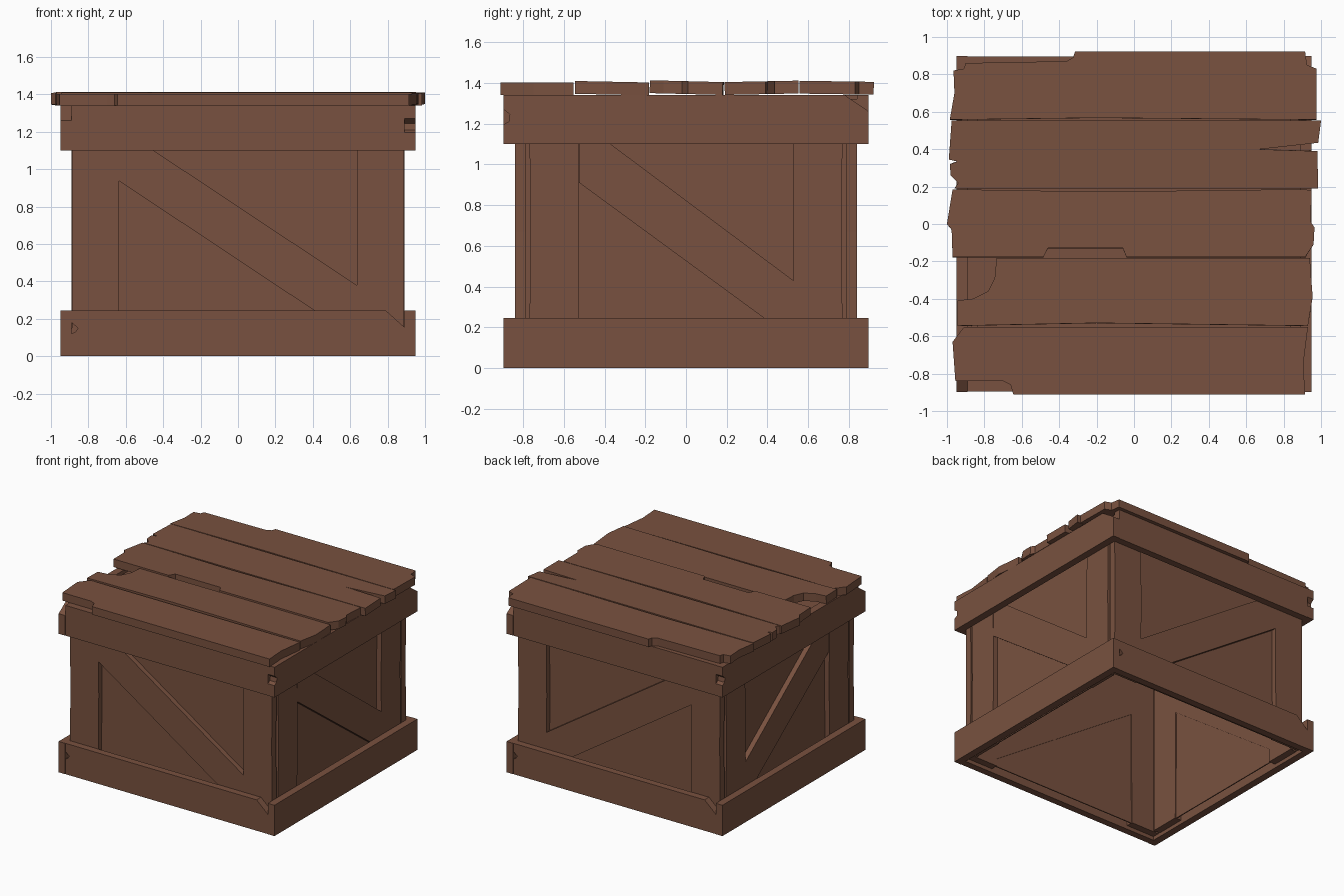
import bpy, bmesh
from math import pi
from mathutils import Matrix, Vector

if "Cube" in bpy.data.objects:
    bpy.data.objects.remove(bpy.data.objects["Cube"])

wood = bpy.data.materials.new("wood")
wood.diffuse_color = (0.19, 0.083, 0.05, 1)
wood.use_nodes = True
wood.node_tree.nodes["Principled BSDF"].inputs["Base Color"].default_value = wood.diffuse_color

# how a 2D profile (u, v) plus depth d maps into space
PLANES = {
    "front": lambda u, v, d: (u, d, v),
    "side": lambda u, v, d: (d, u, v),
    "flat": lambda u, v, d: (u, v, d),
}


def board(name, pts, d0, d1, plane, turn=None, tilt=0.0, lift=0.0):
    """Extrude a profile into a board; turn = extra transform matrix."""
    f = PLANES[plane]
    bm = bmesh.new()
    face = bm.faces.new([bm.verts.new(f(u, v, d0)) for u, v in pts])
    ext = bmesh.ops.extrude_face_region(bm, geom=[face])["geom"]
    move = Vector(f(0, 0, d1 - d0))
    bmesh.ops.translate(bm, vec=move, verts=[g for g in ext if isinstance(g, bmesh.types.BMVert)])
    if tilt:
        mid = Vector((0, sum(p[1] for p in pts) / len(pts), (d0 + d1) / 2))
        bmesh.ops.rotate(bm, cent=mid, matrix=Matrix.Rotation(tilt, 3, 'X'), verts=bm.verts)
    bmesh.ops.translate(bm, vec=(0, 0, lift), verts=bm.verts)
    if turn is not None:
        bmesh.ops.transform(bm, matrix=turn, verts=bm.verts)
    bmesh.ops.recalc_face_normals(bm, faces=bm.faces)
    me = bpy.data.meshes.new(name)
    bm.to_mesh(me)
    bm.free()
    me.materials.append(wood)
    ob = bpy.data.objects.new(name, me)
    bpy.context.collection.objects.link(ob)
    return ob


def rect(u0, v0, u1, v1):
    return [(u0, v0), (u1, v0), (u1, v1), (u0, v1)]


HALF_TURN = Matrix.Rotation(pi, 4, 'Z')
MIRROR = {"front": Matrix.Diagonal((1, -1, 1, 1)), "side": Matrix.Diagonal((-1, 1, 1, 1))}

# lower and upper bands: opposite boards are half-turn copies
bands = {
    "lower_band_front": ("front", [(-.89, 0), (.89, 0), (.89, .155), (.79, .245), (-.89, .245),
                                   (-.89, .18), (-.855, .15), (-.87, .13), (-.89, .12)]),
    "lower_band_side": ("side", rect(-.897, 0, .897, .245)),
    "upper_band_front": ("front", rect(-.89, 1.1, .89, 1.34)),
    "upper_band_side": ("side", [(-.897, 1.1), (.897, 1.1), (.897, 1.26), (.78, 1.34), (-.897, 1.34),
                                 (-.897, 1.27), (-.865, 1.245), (-.87, 1.21), (-.897, 1.195)]),
}
for name, (plane, pts) in bands.items():
    d = (-.895, -.84) if plane == "front" else (.948, .89)
    board(name + "_a", pts, *d, plane)
    board(name + "_b", pts, *d, plane, HALF_TURN)

# each wall: two slightly bowed posts, a diagonal brace and a recessed panel
walls = {
    "front": dict(inner=.64, outer=.89, d=(-.84, -.785), panel=(-.8, -.792), half=.84,
                  brace=[(-.645, .943), (-.645, 1.229), (.645, .373), (.645, .087)]),
    "side": dict(inner=.53, outer=.77, d=(.89, .835), panel=(.85, .842), half=.79,
                 brace=[(-.525, .91), (-.525, 1.215), (.54, .42), (.54, .13)]),
}
for plane, w in walls.items():
    for label, turn in (("near", None), ("far", MIRROR[plane])):
        for end, s in (("left", -1), ("right", 1)):
            i, o = w["inner"] * s, w["outer"] * s
            post = [(i, .03), (o, .03), (o - .006 * s, .67), (o, 1.32), (i, 1.32), (i - .005 * s, .67)]
            board(f"{plane}_{label}_post_{end}", post, *w["d"], plane, turn)
        board(f"{plane}_{label}_brace", w["brace"], *w["d"], plane, turn)
        h = w["half"]
        board(f"{plane}_{label}_panel", rect(-h, .03, h, 1.31), *w["panel"], plane, turn)

# inner lid sheet under the planks
board("lid_sheet", rect(-.89, -.84, .89, .84), 1.29, 1.31, "flat")

# five worn lid planks
planks = [
    ([(-.91, -.552), (-.97, -.63), (-.955, -.84), (-.7, -.84), (-.66, -.86), (-.645, -.912),
      (.915, -.912), (.905, -.75), (.93, -.552)], 0, -.003),
    ([(-.945, -.41), (-.945, -.545), (-.2, -.53), (.93, -.545), (.955, -.39), (.94, -.182),
      (-.735, -.182), (-.745, -.29), (-.78, -.36), (-.86, -.4)], -.02, 0),
    ([(-.97, -.178), (-.975, -.03), (-1, 0), (-.97, .185), (-.2, .172), (.9, .185), (.95, .18),
      (.945, .01), (.965, -.02), (.96, -.11), (.915, -.178), (-.04, -.178), (-.06, -.13),
      (-.46, -.13), (-.485, -.178)], -.025, .003),
    ([(-.96, .19), (-.94, .22), (-.98, .26), (-.985, .32), (-.945, .335), (-.99, .345),
      (-.975, .553), (1, .553), (.985, .435), (.67, .4), (.98, .39), (.985, .19)], .02, .001),
    ([(-.985, .557), (-.96, .7), (-.965, .82), (-.91, .83), (-.9, .86), (-.36, .87), (-.325, .89),
      (-.315, .922), (.915, .922), (.925, .85), (.975, .83), (.975, .557), (-.2, .567)], -.015, .001),
]
for n, (pts, tilt, lift) in enumerate(planks, 1):
    board(f"lid_plank_{n}", pts, 1.343, 1.406, "flat", None, tilt, lift)
